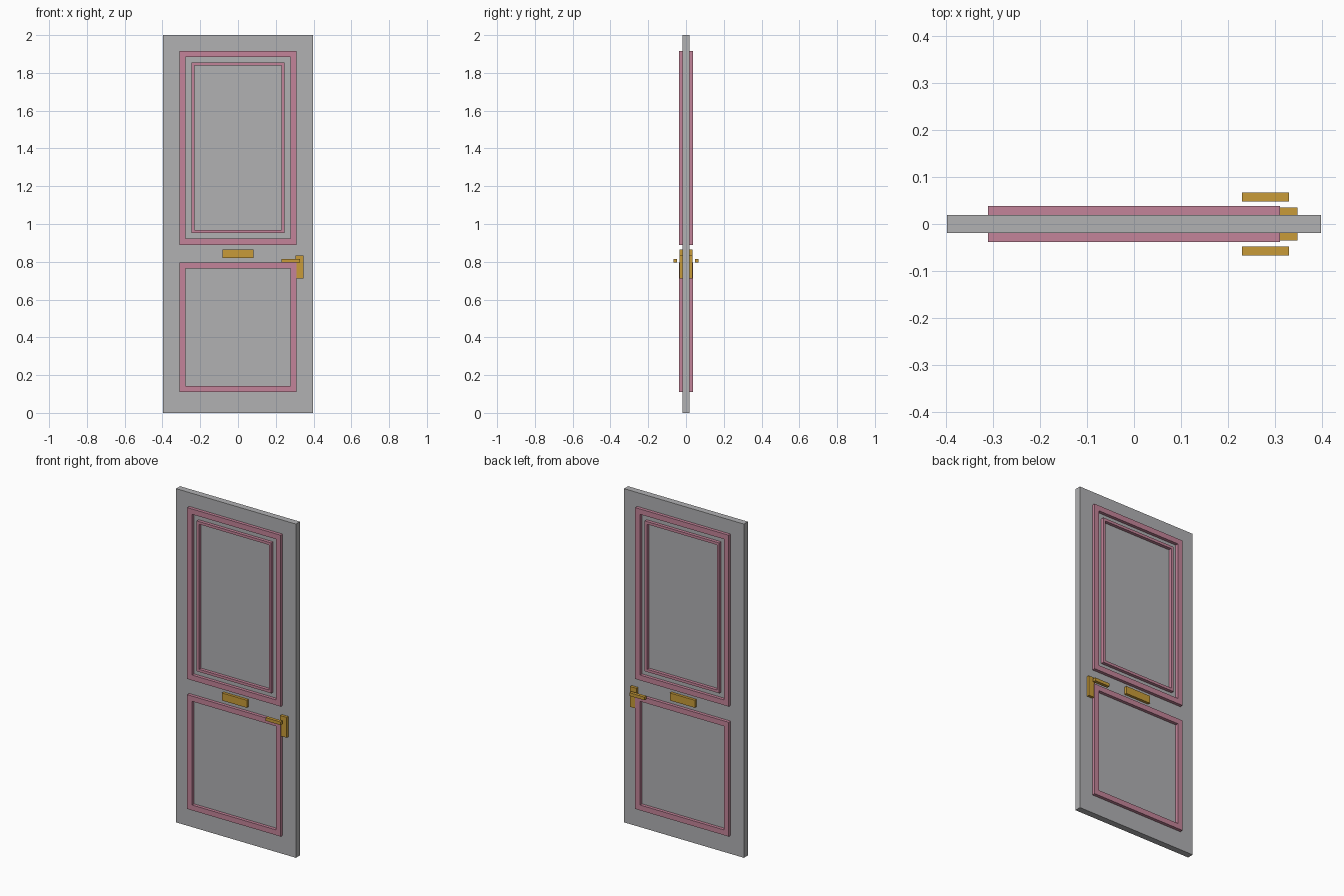
import bpy
import bmesh

if "Cube" in bpy.data.objects:
    bpy.data.objects.remove(bpy.data.objects["Cube"])


def material(name, rgb):
    m = bpy.data.materials.new(name)
    m.diffuse_color = (*rgb, 1.0)
    m.use_nodes = True
    m.node_tree.nodes["Principled BSDF"].inputs["Base Color"].default_value = m.diffuse_color
    return m


GREY = material("door grey", (0.44, 0.44, 0.45))
PINK = material("trim pink", (0.55, 0.23, 0.32))
BRASS = material("brass", (0.58, 0.33, 0.04))


def finish(name, bm, mat):
    bmesh.ops.recalc_face_normals(bm, faces=bm.faces)
    mesh = bpy.data.meshes.new(name)
    bm.to_mesh(mesh)
    bm.free()
    mesh.materials.append(mat)
    obj = bpy.data.objects.new(name, mesh)
    bpy.context.collection.objects.link(obj)
    return obj


def box(name, x, y, z, mat):
    """Box from (min, max) pairs."""
    bm = bmesh.new()
    bmesh.ops.create_cube(bm, size=1)
    for v in bm.verts:
        for i, (lo, hi) in enumerate((x, y, z)):
            v.co[i] = lo if v.co[i] < 0 else hi
    return finish(name, bm, mat)


def frame(name, half_x, z0, z1, width, half_y, mat):
    """Rectangular moulding standing proud of both door faces."""
    bm = bmesh.new()

    def ring(inset, y):
        a = half_x - inset
        lo, hi = z0 + inset, z1 - inset
        return [bm.verts.new((px, y, pz))
                for px, pz in ((-a, lo), (a, lo), (a, hi), (-a, hi))]

    # outer front, inner front, inner back, outer back
    loops = [ring(0, -half_y), ring(width, -half_y),
             ring(width, half_y), ring(0, half_y)]
    for k in range(4):
        a, b = loops[k], loops[(k + 1) % 4]
        for i in range(4):
            j = (i + 1) % 4
            bm.faces.new((a[i], a[j], b[j], b[i]))
    return finish(name, bm, mat)


# Door slab
box("door_slab", (-0.397, 0.397), (-0.019, 0.019), (0, 2), GREY)

# Panel mouldings
frame("upper_outer_trim", 0.31, 0.89, 1.917, 0.032, 0.038, PINK)
frame("upper_inner_trim", 0.247, 0.953, 1.854, 0.016, 0.038, PINK)
frame("lower_trim", 0.31, 0.111, 0.796, 0.032, 0.038, PINK)

# Mail slot and lock plate, visible on both faces
box("mail_slot", (-0.083, 0.083), (-0.035, 0.035), (0.821, 0.866), BRASS)
box("lock_plate", (0.304, 0.347), (-0.035, 0.035), (0.712, 0.834), BRASS)

# Lever handles, one per side
for side, y in (("front", (-0.067, -0.048)), ("back", (0.048, 0.067))):
    box(side + "_lever", (0.229, 0.329), y, (0.795, 0.814), BRASS)
